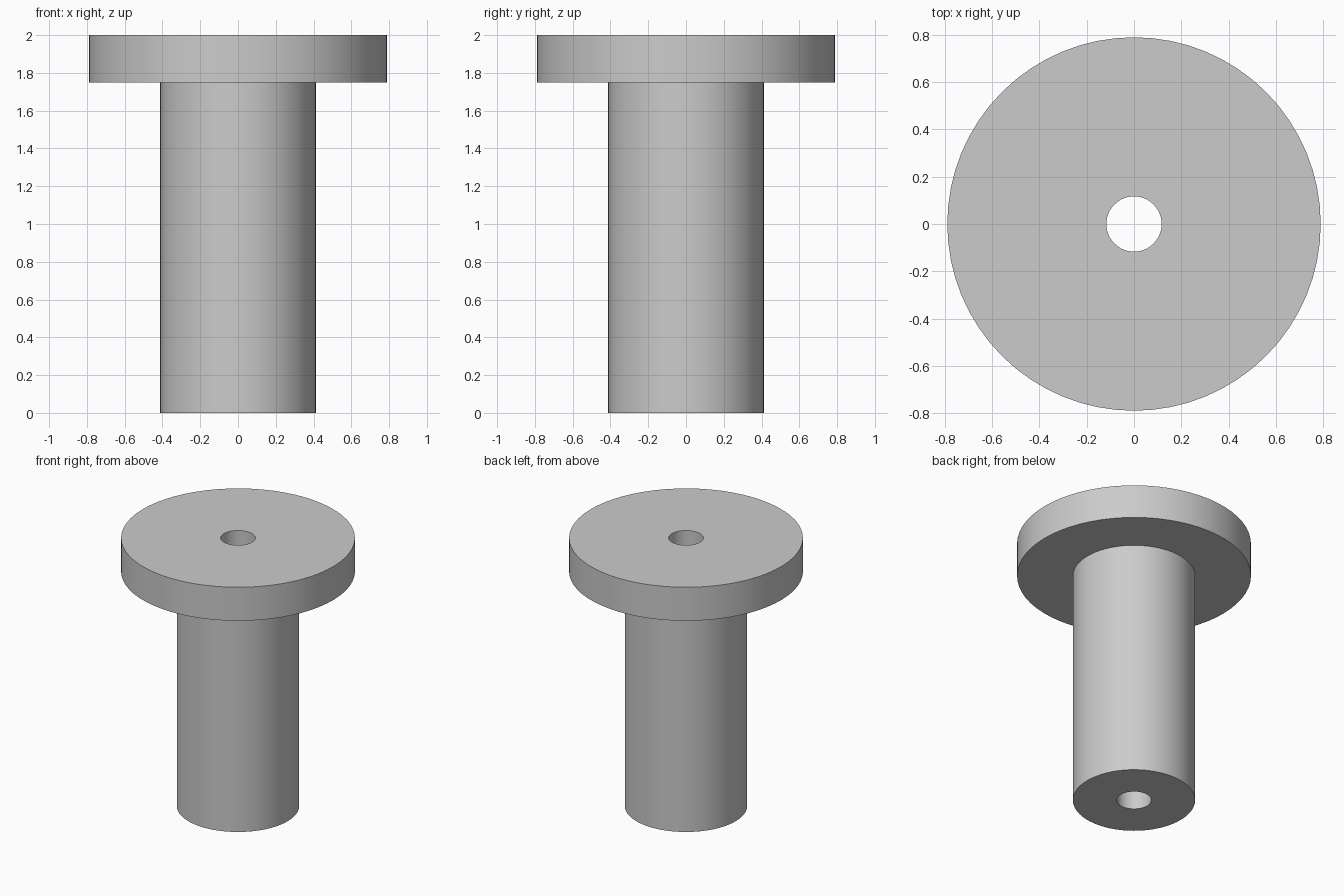
import bpy, bmesh
from math import cos, sin, tau, radians

cube = bpy.data.objects.get("Cube")
if cube:
    bpy.data.objects.remove(cube, do_unlink=True)

SIDES = 64
BORE, SHAFT, FLANGE = 0.117, 0.413, 0.79
HEIGHT, SHOULDER = 2.0, 1.75

# Plain grey
grey = bpy.data.materials.new("grey")
grey.use_nodes = True
colour = (0.6, 0.6, 0.6, 1)
grey.diffuse_color = colour
grey.node_tree.nodes["Principled BSDF"].inputs["Base Color"].default_value = colour


def lathe(name, profile):
    """Revolve a closed (radius, z) profile around the z axis."""
    bm = bmesh.new()
    rings = [[bm.verts.new((r * cos(tau * i / SIDES), r * sin(tau * i / SIDES), z))
              for i in range(SIDES)] for r, z in profile]
    for a, b in zip(rings, rings[1:] + rings[:1]):
        for i in range(SIDES):
            j = (i + 1) % SIDES
            bm.faces.new((a[i], a[j], b[j], b[i]))
    bmesh.ops.recalc_face_normals(bm, faces=bm.faces)
    mesh = bpy.data.meshes.new(name)
    bm.to_mesh(mesh)
    bm.free()
    mesh.materials.append(grey)
    obj = bpy.data.objects.new(name, mesh)
    bpy.context.collection.objects.link(obj)
    return obj


# Flanged bushing: shaft, wide top flange and a bore right through
bushing = lathe("flanged_bushing", [
    (BORE, 0), (SHAFT, 0), (SHAFT, SHOULDER),
    (FLANGE, SHOULDER), (FLANGE, HEIGHT), (BORE, HEIGHT)])

bpy.ops.object.select_all(action="DESELECT")
bushing.select_set(True)
bpy.context.view_layer.objects.active = bushing
bpy.ops.object.shade_smooth_by_angle(angle=radians(30))
